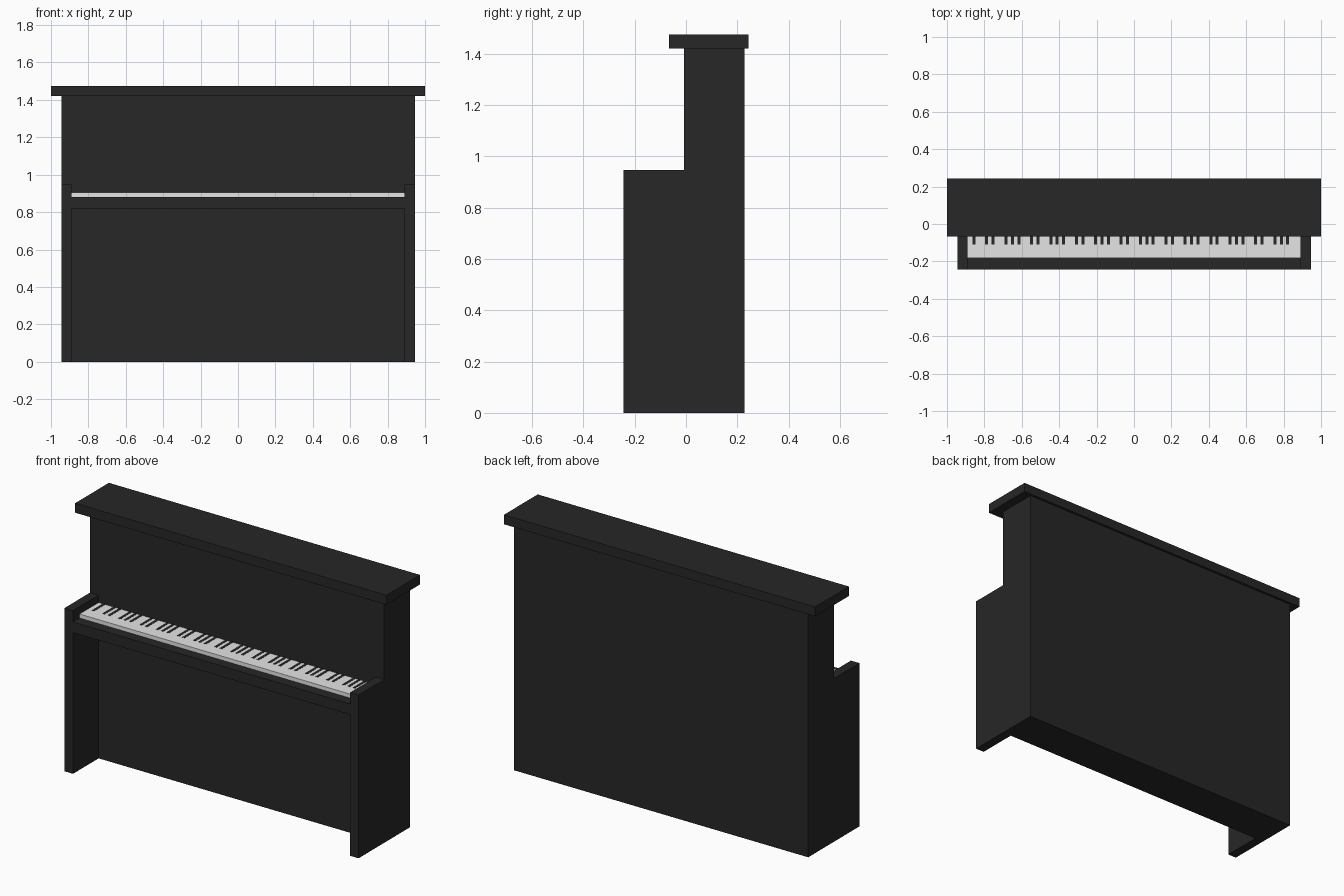
import bpy
import bmesh
from mathutils import Matrix, Vector

if "Cube" in bpy.data.objects:
    bpy.data.objects.remove(bpy.data.objects["Cube"])


def material(name, v):
    m = bpy.data.materials.new(name)
    m.diffuse_color = (v, v, v, 1)
    m.use_nodes = True
    m.node_tree.nodes["Principled BSDF"].inputs["Base Color"].default_value = m.diffuse_color
    return m


black = material("black lacquer", 0.02)
ivory = material("key white", 0.78)


def boxes(name, bounds, mat):
    """One object made of boxes given as (x0, x1, y0, y1, z0, z1)."""
    bm = bmesh.new()
    for x0, x1, y0, y1, z0, z1 in bounds:
        loc = Vector(((x0 + x1) / 2, (y0 + y1) / 2, (z0 + z1) / 2))
        size = Matrix.Diagonal((x1 - x0, y1 - y0, z1 - z0, 1))
        bmesh.ops.create_cube(bm, size=1, matrix=Matrix.Translation(loc) @ size)
    me = bpy.data.meshes.new(name)
    bm.to_mesh(me)
    bm.free()
    me.materials.append(mat)
    ob = bpy.data.objects.new(name, me)
    bpy.context.collection.objects.link(ob)
    return ob


W, IN = 0.945, 0.89           # half width outside and between the arms
FRONT, BODY, BACK = -0.243, -0.008, 0.228
KEY_TOP = 0.905

# Tall case and overhanging lid
boxes("case", [(-W, W, BODY, BACK, 0, 1.42)], black)
boxes("lid", [(-1, 1, -0.067, 0.243, 1.42, 1.475)], black)

# Side arms reaching the floor
for side, a, b in (("left", -W, -IN), ("right", IN, W)):
    boxes(side + "_arm", [(a, b, FRONT, BODY, 0, 0.948)], black)

# Key bed and the white key slab
boxes("key_bed", [(-IN, IN, FRONT, BODY, 0.82, 0.882)], black)
boxes("white_keys", [(-IN, IN, -0.183, BODY, 0.882, KEY_TOP)], ivory)

# Black keys: gaps between 52 white keys, in the usual groups of two and three
step = 2 * IN / 52
keys = []
for k in range(1, 52):
    if k % 7 in (1, 3, 4, 6, 0):
        keys.append(k)
    elif k % 7 == 1:
        keys.append(k)
boxes("black_keys", [(-IN + k * step - 0.008, -IN + k * step + 0.008,
                      -0.11, BODY, KEY_TOP - 0.005, KEY_TOP + 0.001)
                     for k in keys], black)
